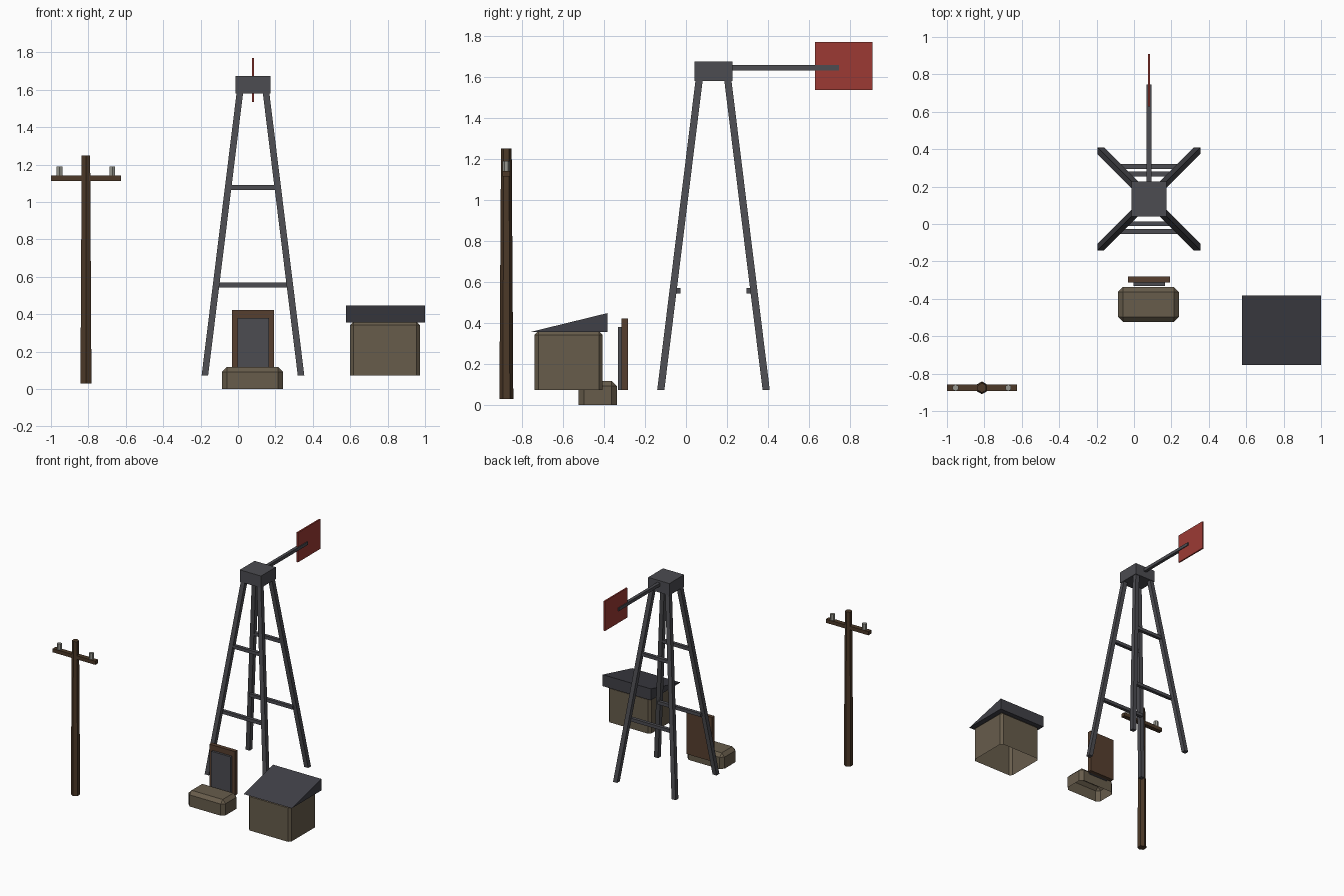
import bpy, bmesh, math
from mathutils import Matrix, Vector

if "Cube" in bpy.data.objects:
    bpy.data.objects.remove(bpy.data.objects["Cube"])


def material(name, r, g, b):
    """Flat colour given as display values 0-255, stored as linear."""
    def lin(c):
        c /= 255
        return c / 12.92 if c <= 0.04045 else ((c + 0.055) / 1.055) ** 2.4
    m = bpy.data.materials.new(name)
    m.diffuse_color = (lin(r), lin(g), lin(b), 1)
    m.use_nodes = True
    m.node_tree.nodes["Principled BSDF"].inputs["Base Color"].default_value = m.diffuse_color
    return m


STEEL = material("dark steel", 76, 76, 81)
ROOF = material("slate roof", 64, 64, 71)
RED = material("vane red", 156, 58, 52)
STONE = material("drab tan", 103, 92, 75)
WOOD = material("pole wood", 76, 57, 40)
FRAME = material("door frame brown", 86, 63, 47)
GLASS = material("insulator grey", 150, 150, 142)


def finish(name, bm, mat):
    bmesh.ops.recalc_face_normals(bm, faces=bm.faces)
    me = bpy.data.meshes.new(name)
    bm.to_mesh(me)
    bm.free()
    me.materials.append(mat)
    ob = bpy.data.objects.new(name, me)
    bpy.context.collection.objects.link(ob)
    return ob


def box(name, x, y, z, mat, chamfer=0):
    """Box from (min, max) ranges; chamfered boxes are shells open below."""
    bm = bmesh.new()
    bmesh.ops.create_cube(bm, size=1)
    for v in bm.verts:
        v.co = [r[0] if c < 0 else r[1] for r, c in zip((x, y, z), v.co)]
    if chamfer:
        low = [f for f in bm.faces if all(v.co.z < z[0] + 1e-5 for v in f.verts)]
        bmesh.ops.delete(bm, geom=low, context='FACES_ONLY')
        bmesh.ops.recalc_face_normals(bm, faces=bm.faces)
        edges = [e for e in bm.edges if not e.is_boundary]
        bmesh.ops.bevel(bm, geom=edges, offset=chamfer, segments=1,
                        profile=0.5, affect='EDGES')
    return finish(name, bm, mat)


def strut(name, low, high, half, mat):
    """Square leg leaning from one centre point to another."""
    bm = bmesh.new()
    bmesh.ops.create_cube(bm, size=2 * half)
    for v in bm.verts:
        c = Vector(low if v.co.z < 0 else high)
        v.co = c + Vector((v.co.x, v.co.y, 0))
    return finish(name, bm, mat)


def post(name, x, y, z0, z1, r0, r1, mat):
    """Six-sided tapered post with corners facing front and back."""
    bm = bmesh.new()
    bmesh.ops.create_cone(bm, cap_ends=True, segments=6, radius1=r0, radius2=r1,
                          depth=z1 - z0)
    first = max(bm.verts, key=lambda v: v.co.y + v.co.x * 0.01).co
    turn = math.pi / 2 - math.atan2(first.y, first.x)
    bm.transform(Matrix.Translation((x, y, (z0 + z1) / 2)) @ Matrix.Rotation(turn, 4, 'Z'))
    return finish(name, bm, mat)


# Tower: four leaning legs, cross braces front and back, head block
TX, TY = 0.08, 0.134
for sx, side in ((-1, "left"), (1, "right")):
    for sy, end in ((-1, "front"), (1, "back")):
        strut(f"tower_leg_{end}_{side}",
              (TX + sx * 0.257, TY + sy * 0.257, 0.073),
              (TX + sx * 0.068, TY + sy * 0.068, 1.6), 0.0175, STEEL)
for z, half, dy, level in ((0.557, 0.19, 0.174, "lower"), (1.077, 0.128, 0.133, "upper")):
    for sy, end in ((-1, "front"), (1, "back")):
        y = TY + sy * dy
        box(f"{level}_brace_{end}", (TX - half, TX + half), (y - 0.013, y + 0.013),
            (z - 0.013, z + 0.013), STEEL)
box("tower_head", (TX - 0.093, TX + 0.093), (TY - 0.093, TY + 0.093), (1.58, 1.674), STEEL)

# Tail boom and red vane
box("tail_boom", (TX - 0.0125, TX + 0.0125), (0.2, 0.745), (1.632, 1.657), STEEL)
box("tail_vane", (TX - 0.006, TX + 0.006), (0.628, 0.91), (1.535, 1.77), RED)

# Utility pole with crossarm and insulators
PX, PY = -0.813, -0.876
post("utility_pole", PX, PY, 0.03, 1.25, 0.034, 0.026, WOOD)
box("crossarm", (-1.0, -0.626), (PY - 0.018, PY + 0.018), (1.113, 1.142), WOOD)
for s, side in ((-1, "left"), (1, "right")):
    post(f"insulator_{side}", PX + s * 0.141, PY, 1.14, 1.19, 0.018, 0.018, GLASS)

# Doorway: step, frame board and dark door panel
box("door_step", (-0.085, 0.24), (-0.523, -0.337), (0, 0.118), STONE, 0.026)
box("door_frame", (-0.032, 0.192), (-0.314, -0.282), (0.073, 0.422), FRAME)
box("door_panel", (-0.003, 0.167), (-0.331, -0.312), (0.073, 0.38), STEEL)

# Shed with a single-slope wedge roof
box("shed_walls", (0.6, 0.973), (-0.738, -0.406), (0.073, 0.36), STONE, 0.018)
bm = bmesh.new()
profile = [bm.verts.new((0.577, y, z))
           for y, z in ((-0.755, 0.357), (-0.383, 0.357), (-0.383, 0.448))]
side = bm.faces.new(profile)
new = bmesh.ops.extrude_face_region(bm, geom=[side])["geom"]
bmesh.ops.translate(bm, vec=(0.423, 0, 0),
                    verts=[g for g in new if isinstance(g, bmesh.types.BMVert)])
if not any(all(abs(v.co.x - 0.577) < 1e-5 for v in f.verts) for f in bm.faces):
    bm.faces.new(profile)
finish("shed_roof", bm, ROOF)
